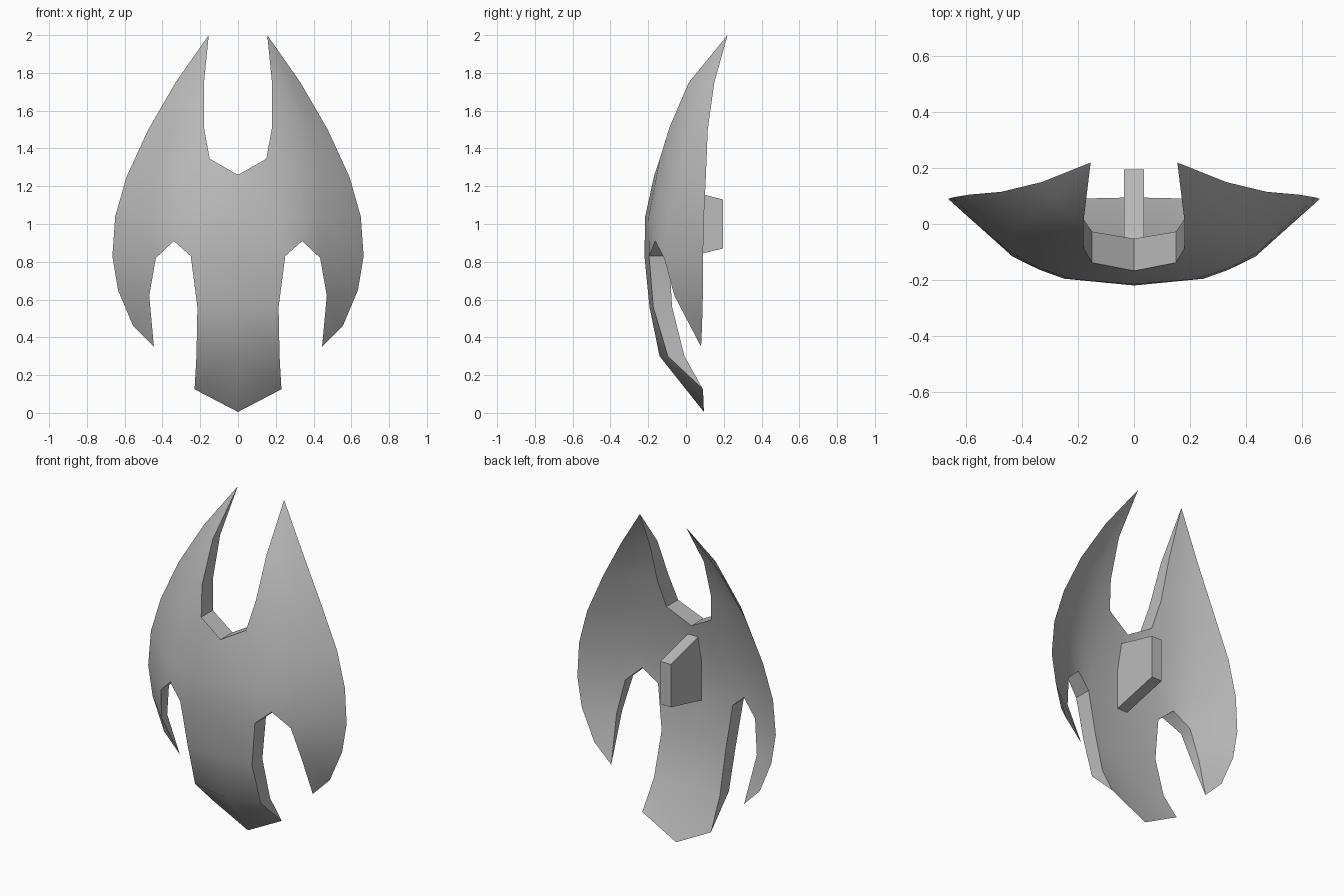
import bpy
import bmesh
import math
from mathutils import Vector

default = bpy.data.objects.get("Cube")
if default:
    bpy.data.objects.remove(default, do_unlink=True)

# Material
grey = bpy.data.materials.new("plain_grey")
grey.use_nodes = True
color = (0.5, 0.5, 0.5, 1)
grey.diffuse_color = color
grey.node_tree.nodes["Principled BSDF"].inputs["Base Color"].default_value = color

# Stations: height, front ridge y, back ridge y, rim y, half width
STATIONS = [
    (.005, .095, .095, .095, .12),
    (.125, 0, .04, .09, .23),
    (.3, -.14, -.03, .08, .41),
    (.35, -.155, -.045, .08, .445),
    (.46, -.18, -.07, .085, .555),
    (.65, -.205, -.1, .09, .635),
    (.83, -.22, -.105, .09, .665),
    (1.04, -.216, -.1, .095, .65),
    (1.25, -.17, -.055, .105, .59),
    (1.5, -.11, .005, .115, .475),
    (1.75, -.02, .07, .15, .33),
    (2, .22, .22, .22, .155),
]

# Rows of (x, z) over one half, from the middle column to the outer rim
TIP = (.155, 2)
ROWS = [
    [None, TIP, TIP, TIP, TIP],
    [None, (.18, 1.75), (.23, 1.75), (.28, 1.75), (.33, 1.75)],
    [None, (.18, 1.51), (.27, 1.51), (.38, 1.5), (.475, 1.5)],
    [(0, 1.26), (.15, 1.345), (.3, 1.3), (.44, 1.27), (.59, 1.25)],
    [(0, 1.04), (.22, 1.04), (.34, 1.04), (.45, 1.04), (.65, 1.04)],
    [(0, .83), (.25, .83), (.34, .91), (.435, .82), (.665, .83)],
    [(0, .56), (.215, .56), None, (.47, .62), (.635, .65)],
    [(0, .3), (.22, .3), None, (.445, .35), (.555, .46)],
    [(0, .005), (.23, .125), None, None, None],
]


def station(z):
    """Interpolate the station values at a height."""
    for low, high in zip(STATIONS, STATIONS[1:]):
        if z <= high[0]:
            f = (z - low[0]) / (high[0] - low[0])
            return [a + (b - a) * f for a, b in zip(low, high)][1:]
    return STATIONS[-1][1:]


def surface(x, z):
    """Front and back positions of the curved shell."""
    front, back, rim, width = station(z)
    sweep = min(1, abs(x) / width) ** 2.6
    return [Vector((x, y + (rim - y) * sweep, z)) for y in (front, back)]


def finish(bm, name):
    bmesh.ops.recalc_face_normals(bm, faces=bm.faces)
    mesh = bpy.data.meshes.new(name)
    bm.to_mesh(mesh)
    bm.free()
    mesh.materials.append(grey)
    obj = bpy.data.objects.new(name, mesh)
    bpy.context.collection.objects.link(obj)
    return obj


def shield():
    bm = bmesh.new()
    cache, partner = {}, {}

    def vert(co):
        key = tuple(round(v, 3) + 0.0 for v in co)
        if key not in cache:
            cache[key] = bm.verts.new(co)
        return cache[key]

    def face(verts):
        unique = list(dict.fromkeys(verts))
        if len(unique) > 2:
            return bm.faces.new(unique)

    # Front and back skins, mirrored about the middle
    for side in (1, -1):
        for upper, lower in zip(ROWS, ROWS[1:]):
            for j in range(len(upper) - 1):
                cell = (upper[j], upper[j + 1], lower[j + 1], lower[j])
                if None in cell:
                    continue
                pairs = [[vert(co) for co in surface(side * x, z)] for x, z in cell]
                partner.update(pairs)
                front, back = zip(*pairs)
                face(front)
                face(reversed(back))

    # Walls closing the notches
    edges = [e for e in bm.edges if e.is_boundary and all(v in partner for v in e.verts)]
    for edge in edges:
        a, b = edge.verts
        face((a, b, partner[b], partner[a]))
    return finish(bm, "shield_shell")


def grip():
    # Side profile extruded across the width
    bm = bmesh.new()
    profile = [(-.1, 1.205), (.195, 1.13), (.195, .87), (-.1, .8)]
    base = bm.faces.new([bm.verts.new((-.035, y, z)) for y, z in profile])
    out = bmesh.ops.extrude_face_region(bm, geom=[base])
    moved = [g for g in out["geom"] if isinstance(g, bmesh.types.BMVert)]
    bmesh.ops.translate(bm, verts=moved, vec=(.07, 0, 0))
    return finish(bm, "back_grip")


shell = shield()
grip()

# Smooth skin with crisp rims
bpy.ops.object.select_all(action="DESELECT")
shell.select_set(True)
bpy.context.view_layer.objects.active = shell
bpy.ops.object.shade_smooth_by_angle(angle=math.radians(40))
